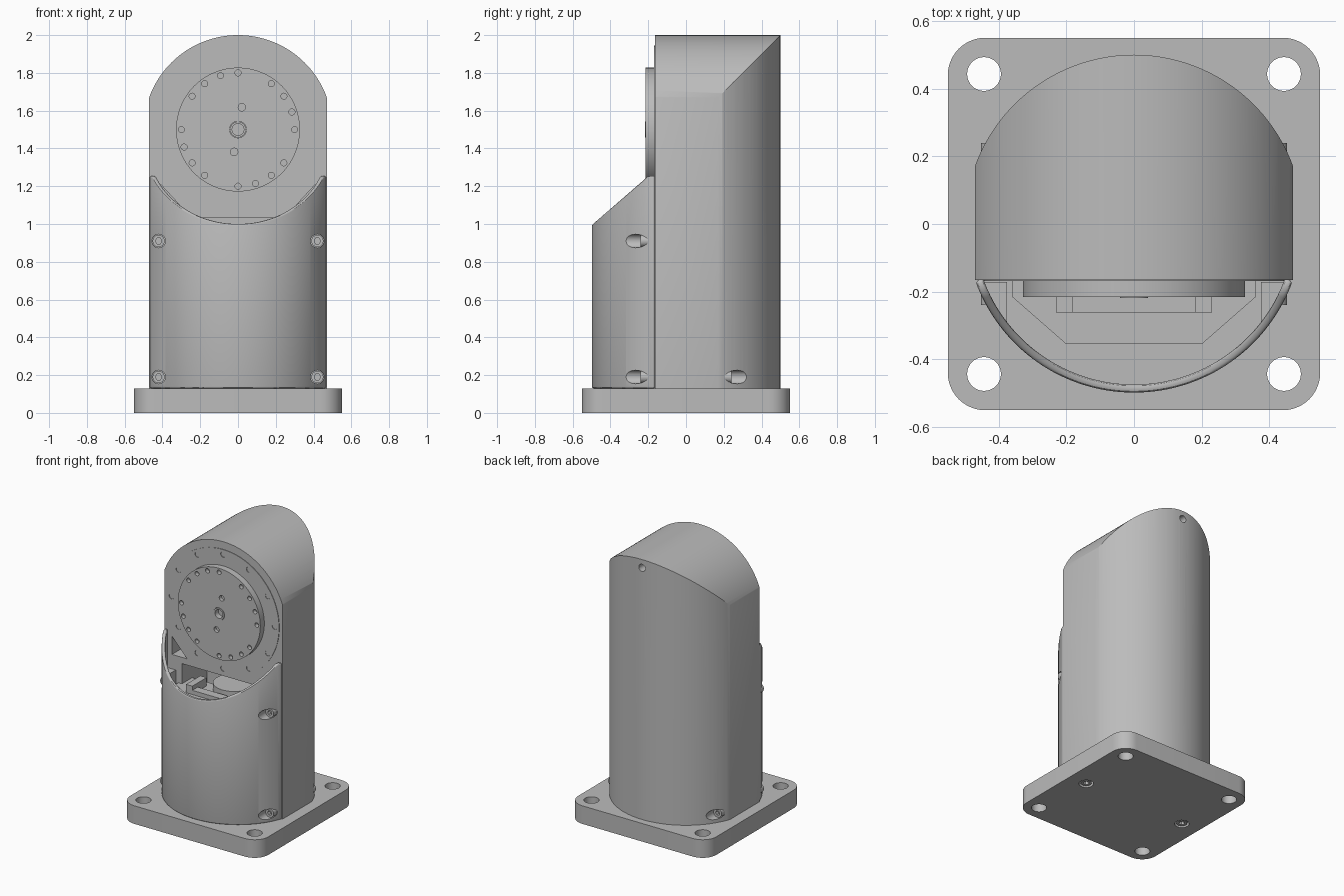
import bpy, bmesh
from math import sin, cos, radians, degrees, atan2, pi

cube = bpy.data.objects.get("Cube")
if cube:
    bpy.data.objects.remove(cube, do_unlink=True)

# Single painted metal colour
grey = bpy.data.materials.new("metal grey")
grey.use_nodes = True
grey.diffuse_color = (0.5, 0.5, 0.5, 1)
grey.node_tree.nodes["Principled BSDF"].inputs["Base Color"].default_value = (0.5, 0.5, 0.5, 1)

FRONT = -0.165      # front plane of the column
BASE = 0.13         # top of the mounting plate
HUB = 1.5           # height of the rotary joint


def arc(cx, cy, r, a0, a1, n):
    return [(cx + r * cos(radians(a0 + (a1 - a0) * i / n)),
             cy + r * sin(radians(a0 + (a1 - a0) * i / n))) for i in range(n + 1)]


def circle(cx, cy, r, n=24):
    return arc(cx, cy, r, 0, 360, n)[:-1]


def rect(x0, y0, x1, y1):
    return [(x0, y0), (x1, y0), (x1, y1), (x0, y1)]


def mirror(pts):
    return [(-u, v) for u, v in pts]


def solid(name, *prisms):
    """One object made of prisms, each (outline, axis, low, high)."""
    bm = bmesh.new()
    for pts, axis, lo, hi in prisms:
        def place(u, v, w):
            return (u, v, w) if axis == "z" else (u, w, v)
        low = [bm.verts.new(place(u, v, lo)) for u, v in pts]
        high = [bm.verts.new(place(u, v, hi)) for u, v in pts]
        bm.faces.new(low)
        bm.faces.new(high)
        for i in range(len(pts)):
            j = (i + 1) % len(pts)
            bm.faces.new((low[i], low[j], high[j], high[i]))
    bmesh.ops.recalc_face_normals(bm, faces=bm.faces)
    return finish(name, bm)


def finish(name, bm):
    mesh = bpy.data.meshes.new(name)
    bm.to_mesh(mesh)
    bm.free()
    mesh.materials.append(grey)
    obj = bpy.data.objects.new(name, mesh)
    bpy.context.collection.objects.link(obj)
    return obj


def apply(obj, kind, **settings):
    mod = obj.modifiers.new(kind.title(), kind)
    for key, value in settings.items():
        setattr(mod, key, value)
    bpy.context.view_layer.objects.active = obj
    bpy.ops.object.modifier_apply(modifier=mod.name)


def combine(obj, other, operation="DIFFERENCE"):
    apply(obj, "BOOLEAN", object=other, operation=operation, solver="EXACT")
    bpy.data.objects.remove(other, do_unlink=True)


# Mounting plate with rounded corners, corner holes and two recesses underneath
outline = []
for k, (sx, sy) in enumerate([(1, 1), (-1, 1), (-1, -1), (1, -1)]):
    outline += arc(sx * 0.44, sy * 0.44, 0.11, 90 * k, 90 * k + 90, 10)
plate = solid("mounting_plate", (outline, "z", 0, BASE))
holes = [(circle(sx * 0.443, sy * 0.443, 0.05, 32), "z", -0.1, 0.3)
         for sx in (-1, 1) for sy in (-1, 1)]
holes += [(circle(s * 0.41, 0, 0.048), "z", -0.1, 0.04) for s in (-1, 1)]
combine(plate, solid("cutter", *holes))
bottom = solid("bottom_screws", *[(circle(s * 0.41, 0, 0.036), "z", 0.005, 0.05) for s in (-1, 1)])
combine(bottom, solid("cutter", *[(circle(s * 0.41, 0, 0.02, 6), "z", -0.1, 0.03) for s in (-1, 1)]))

# Column: round-backed prism trimmed by the rounded head
edge = degrees(atan2(0.17, 0.47))
column = solid("column", ([(-0.47, FRONT), (0.47, FRONT)] + arc(0, 0, 0.5, edge, 180 - edge, 48),
                          "z", BASE, 2.1))
head = [(-0.6, 0), (0.6, 0), (0.6, HUB)] + arc(0, HUB, 0.5, 0, 180, 96) + [(-0.6, HUB)]
combine(column, solid("cutter", (head, "y", -0.6, 0.7)), "INTERSECT")
gusset = [(-0.41, 1.21), (-0.41, 1.08), (-0.29, 1.08)]
combine(column, solid("cutter",
                      (rect(-0.33, 0.3, 0.33, 1.035), "y", -0.4, 0.12),
                      (gusset, "y", -0.4, -0.02), (mirror(gusset), "y", -0.4, -0.02),
                      (circle(0, 1.94, 0.026), "y", 0.42, 0.7),
                      *[(circle(s * 0.42, 0.19, 0.036), "y", 0.2, 0.7) for s in (-1, 1)]))

# Front cover: thin curved sheet with a slanted, rounded rim
bm = bmesh.new()
rows = []
for x, y in arc(0, 0, 0.498, 180 + edge, 360 - edge, 64):
    top = min(1.255, 1 + 0.86 * (y + 0.498))
    rows.append([bm.verts.new((x, y, z)) for z in (BASE, top)])
for a, b in zip(rows, rows[1:]):
    bm.faces.new((a[0], b[0], b[1], a[1]))
cover = finish("front_cover", bm)
apply(cover, "SOLIDIFY", thickness=0.024, offset=-1)
apply(cover, "BEVEL", width=0.009, segments=3, limit_method="ANGLE", angle_limit=radians(50))

# Screw bosses inside the cover, counterbored with it
boss = [(0.375, -0.172), (0.375, -0.29), (0.41, -0.268), (0.44, -0.205), (0.452, -0.172)]
combine(cover, solid("bosses", (boss, "z", BASE + 0.001, 0.98),
                     (mirror(boss), "z", BASE + 0.001, 0.98)), "UNION")
spots = [(s * 0.42, z) for s in (-1, 1) for z in (0.19, 0.91)]
combine(cover, solid("cutter", *[(circle(x, z, 0.036), "y", -0.7, -0.2) for x, z in spots]))

# Cap screws with hex sockets, front and back
caps = [(x, z, -1) for x, z in spots] + [(s * 0.42, 0.19, 1) for s in (-1, 1)]
screws = solid("cap_screws", *[(circle(x, z, 0.032), "y", d * 0.19, d * 0.24) for x, z, d in caps])
combine(screws, solid("cutter", *[(circle(x, z, 0.017, 6), "y", d * 0.215, d * 0.3)
                                  for x, z, d in caps]))


def ring(r, hole, angles, lo, hi, n=16):
    return [(circle(r * sin(radians(a)), HUB + r * cos(radians(a)), hole, n), "y", lo, hi)
            for a in angles]


# Joint flange with twelve bolts
bolts = range(0, 360, 30)
flange = solid("joint_flange", (circle(0, HUB, 0.445, 96), "y", FRONT - 0.004, FRONT + 0.02))
combine(flange, solid("cutter", *ring(0.41, 0.02, bolts, -0.3, FRONT + 0.012)))
heads = solid("flange_bolts", *ring(0.41, 0.016, bolts, FRONT + 0.002, FRONT + 0.015))
combine(heads, solid("cutter", *ring(0.41, 0.009, bolts, -0.3, FRONT + 0.01, 6)))

# Output disc with four groups of threaded holes, two pin holes and a centre bore
DISC = -0.215
disc = solid("output_disc", (circle(0, HUB, 0.328, 96), "y", DISC, FRONT))
threads = [a for a in range(0, 360, 18) if a % 90 != 18]
combine(disc, solid("cutter", *ring(0.3, 0.016, threads, -0.4, DISC + 0.03),
                    *ring(0.12, 0.02, (10, 190), -0.4, DISC + 0.025),
                    *ring(0, 0.044, (0,), -0.4, DISC + 0.04, 32)))
collar = solid("centre_collar", *ring(0, 0.042, (0,), DISC - 0.003, DISC + 0.042, 32))
combine(collar, solid("cutter", *ring(0, 0.031, (0,), -0.4, DISC + 0.035, 32)))

# Parts inside the hollow column, seen behind the cover rim
tray = [(0.36, -0.05), (0.36, -0.215), (0.2, -0.355)]
solid("inner_tray", (tray + mirror(tray)[::-1], "z", 0.86, 0.89))
solid("inner_bracket", (rect(-0.23, -0.262, -0.18, -0.1), "z", 0.89, 0.95),
      (rect(0.18, -0.262, 0.23, -0.1), "z", 0.89, 0.95),
      (rect(-0.18, -0.262, 0.18, -0.2), "z", 0.89, 0.92))
solid("inner_motor", (circle(0, -0.04, 0.14, 48), "z", BASE, 0.94))

# Smooth round surfaces, keep machined edges sharp
for obj in bpy.context.collection.objects:
    if obj.type == "MESH" and obj.data.materials and obj.data.materials[0] == grey:
        bpy.ops.object.select_all(action="DESELECT")
        obj.select_set(True)
        bpy.context.view_layer.objects.active = obj
        bpy.ops.object.shade_smooth_by_angle(angle=radians(30))
